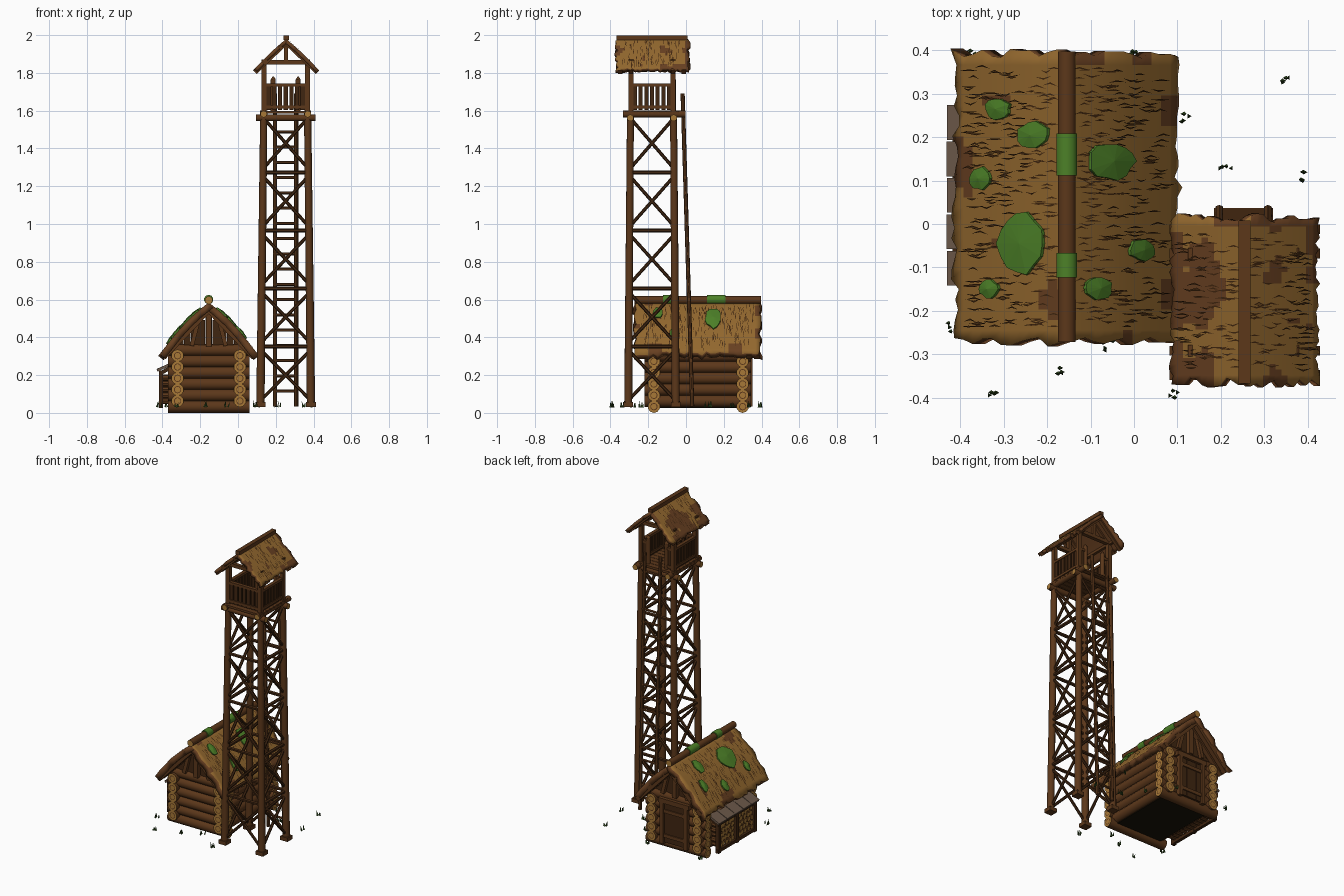
import bpy, bmesh, math, random
from mathutils import Vector, Matrix, noise

if "Cube" in bpy.data.objects:
    bpy.data.objects.remove(bpy.data.objects["Cube"], do_unlink=True)
random.seed(4)


def material(name, r, g, b):
    m = bpy.data.materials.new(name)
    m.use_nodes = True
    col = [(c / 255) ** 2.2 for c in (r, g, b)] + [1]
    m.diffuse_color = col
    m.node_tree.nodes["Principled BSDF"].inputs["Base Color"].default_value = col
    return m


THATCH = material("straw thatch", 146, 104, 50)
DARK_THATCH = material("dark thatch", 104, 66, 38)
WOOD = material("brown wood", 92, 58, 32)
DARK = material("dark wood", 66, 42, 24)
CUT = material("cut log end", 166, 120, 58)
MOSS = material("moss green", 78, 128, 44)
GRASS = material("grass green", 52, 76, 36)
BOARD = material("weathered board", 106, 88, 74)
STRAND = material("straw shadow", 66, 42, 22)
EARTH = material("dark earth", 30, 25, 15)


class Part:
    """Collects shapes into one named mesh object."""

    def __init__(self, name, *mats):
        self.name, self.mats, self.bm = name, mats, bmesh.new()

    def pole(self, a, b, r, r2=None, n=10, cap=0, rings=False):
        a, b = Vector(a), Vector(b)
        d = b - a
        mat = Matrix.Translation((a + b) / 2) @ d.to_track_quat('Z', 'Y').to_matrix().to_4x4()
        res = bmesh.ops.create_cone(self.bm, cap_ends=True, segments=n, radius1=r,
                                    radius2=r if r2 is None else r2, depth=d.length, matrix=mat)
        for f in {f for v in res["verts"] for f in v.link_faces}:
            f.smooth = len(f.verts) == 4
            if len(f.verts) == n:
                f.material_index = cap
                if rings:
                    bmesh.ops.inset_region(self.bm, faces=[f], thickness=r * .4)
                    band = bmesh.ops.inset_region(self.bm, faces=[f], thickness=r * .14)
                    for g in band["faces"]:
                        g.material_index = 0

    def box(self, c, size, idx=0, rot=None):
        mat = Matrix.Translation(c) @ (rot or Matrix()) @ Matrix.Diagonal((*size, 1))
        res = bmesh.ops.create_cube(self.bm, size=1, matrix=mat)
        for f in {f for v in res["verts"] for f in v.link_faces}:
            f.material_index = idx

    def beam(self, a, b, w, h):
        a, b = Vector(a), Vector(b)
        self.box((a + b) / 2, (w, h, (b - a).length),
                 rot=(b - a).to_track_quat('Z', 'Y').to_matrix().to_4x4())

    def face(self, pts, idx=0):
        f = self.bm.faces.new([self.bm.verts.new(p) for p in pts])
        f.material_index = idx
        return f

    def finish(self):
        me = bpy.data.meshes.new(self.name)
        self.bm.to_mesh(me)
        self.bm.free()
        for m in self.mats:
            me.materials.append(m)
        me.set_sharp_from_angle(angle=math.radians(40))
        ob = bpy.data.objects.new(self.name, me)
        bpy.context.collection.objects.link(ob)
        return ob


def on_roof(roof, side, u, y, h=0):
    cx, top, run, drop, bulge = roof
    k = math.hypot(run, drop)
    return Vector((cx + side * (run * u + h * drop / k), y,
                   top - drop * u + bulge * math.sin(math.pi * min(u, 1)) + h * run / k))


def thatch_slope(name, roof, side, y0, y1, thick, patch):
    """Ragged thatch sheet with darker patches and loose strands."""
    p, nu, nv = Part(name, THATCH, DARK_THATCH), 12, 28
    grid = []
    for i in range(nu + 1):
        row = []
        ends = [random.uniform(-.016, .008) * (i > 0) for _ in range(2)]
        for j in range(nv + 1):
            u, y = i / nu, y0 + (y1 - y0) * j / nv
            y += ends[0] * (j == 0) - ends[1] * (j == nv)
            if i == nu:
                u += random.uniform(-.05, .03)
            row.append(p.bm.verts.new(on_roof(roof, side, u, y)))
        grid.append(row)
    for i in range(nu):
        for j in range(nv):
            q = [grid[i][j], grid[i + 1][j], grid[i + 1][j + 1], grid[i][j + 1]]
            f = p.bm.faces.new(q if side > 0 else q[::-1])
            c = f.calc_center_median()
            edge = .25 if i > nu - 3 or j in (0, nv - 1) else 0
            f.material_index = int(noise.noise(c * 9) + edge > patch)
    mod = p.finish().modifiers.new("thickness", 'SOLIDIFY')
    mod.thickness, mod.offset = thick, -1
    mod.material_offset = mod.material_offset_rim = 1
    s = Part(name + "_strands", STRAND)
    for _ in range(int(260 * (y1 - y0) * roof[2] / .17)):
        u, y = random.uniform(.1, .88), random.uniform(y0 + .03, y1 - .03)
        du, w = random.uniform(.012, .022) / roof[2], random.uniform(-.008, .008)
        q = [(-1, 0), (0, w - .002), (1, w * .3), (0, w + .002)]
        s.face([on_roof(roof, side, u + a * du, y + b, .0025) for a, b in q][::side])
    s.finish()


# Hut walls: crossed logs
HX, X0, X1, Y0, Y1 = -.155, -.32, .01, -.17, .30
walls = Part("hut_log_walls", WOOD, CUT)
for i in range(6):
    for y in (Y0, Y1):
        walls.pole((-.37, y, .033 + .06 * i), (.06, y, .033 + .06 * i), .033, cap=1, rings=True)
    if i < 5:
        for x in (X0, X1):
            walls.pole((x, -.22, .063 + .06 * i), (x, .345, .063 + .06 * i), .033, cap=1, rings=True)
walls.finish()
floor = Part("hut_floor", EARTH)
floor.box((HX, .065, .03), (.33, .47, .01))
floor.finish()

# Gables with planks, rafters, king post and struts
gable = Part("hut_gables", DARK, WOOD)
frame = Part("hut_gable_frames", WOOD)
for y, s in ((Y0, -1), (Y1, 1)):
    for k in range(-4, 5):
        h = .19 - abs(k) * .037
        gable.box((HX + k * .038, y, .34 + h / 2), (.036, .03 + .006 * (k % 2), h))
    frame.beam((HX, y + s * .03, .35), (HX, y + s * .03, .55), .03, .03)
    for d in (-1, 1):
        frame.beam((HX + d * .09, y + s * .03, .355), (HX + d * .06, y + s * .03, .47), .022, .022)
        for yy in (y + s * .035, y + s * .075):
            frame.beam((HX, yy, .545), (HX + d * .24, yy, .295), .03, .03)
gable.finish()
frame.finish()

# Plank door on the back
door = Part("hut_door", DARK, WOOD)
for k in range(4):
    door.box((HX - .054 + .036 * k, .338, .17), (.034, .012, .25))
for z in (.09, .25):
    door.box((HX, .346, z), (.14, .01, .022), 1)
for d in (-1, 1):
    door.box((HX + d * .085, .338, .175), (.026, .03, .28), 1)
door.box((HX, .338, .315), (.22, .03, .03), 1)
door.finish()

# Hut roof
HUT = (HX, .585, .26, .275, .022)
for side, label in ((-1, "right"), (1, "left")):
    thatch_slope("hut_thatch_" + label, HUT, side, -.268, .39, .036, .5)
ridge = Part("hut_ridge_log", WOOD, CUT)
ridge.pole((HX, -.272, .597), (HX, .398, .597), .021, cap=1)
ridge.finish()

# Moss clumps: x, y, half width, half length
moss = Part("roof_moss", MOSS)
for x, y, a, b in ((-.31, .265, .03, .025), (-.23, .205, .038, .033), (-.35, .105, .024, .028),
                   (-.255, -.045, .055, .075), (-.33, -.15, .022, .022), (-.055, .145, .055, .045),
                   (.015, -.06, .03, .026), (-.085, -.148, .032, .028)):
    side = 1 if x > HX else -1
    rim = []
    for k in range(14):
        t, r = math.tau * k / 14, random.uniform(.82, 1.05)
        rim.append((abs(x + side * a * r * math.cos(t) - HX) / HUT[2], y + b * r * math.sin(t)))
    low = [on_roof(HUT, side, u, v, -.004) for u, v in rim]
    mid = [on_roof(HUT, side, u, v, .008) for u, v in rim]
    top = on_roof(HUT, side, abs(x - HX) / HUT[2], y, .014)
    for k in range(14):
        n = (k + 1) % 14
        moss.face([low[k], low[n], mid[n], mid[k]][::side])
        moss.face([mid[k], mid[n], top][::side])
for y, h in ((.16, .048), (-.095, .028)):
    moss.pole((HX, y - h, .6), (HX, y + h, .6), .025)
moss.finish()

# Woodshed on the right wall
shed = Part("woodshed_frame", DARK)
for y in (-.12, .065, .25):
    shed.box((-.408, y, .125), (.022, .022, .2))
    shed.beam((-.408, y, .21), (-.35, y, .245), .02, .02)
for z in (.04, .215):
    shed.box((-.408, .065, z), (.02, .4, .02))
shed.finish()
roof = Part("woodshed_roof_boards", BOARD)
for k in range(5):
    roof.box((-.39, -.102 + .084 * k, .243), (.085, .08, .014), rot=Matrix.Rotation(-.45 + .04 * (k % 2), 4, 'Y'))
roof.finish()
stack = Part("stacked_firewood", WOOD, CUT)
for row in range(5):
    for k in range(11):
        y = -.1 + .032 * k + .008 * (row % 2)
        stack.pole((-.35, y, .062 + .031 * row), (-.405 + random.uniform(-.004, .006), y, .062 + .031 * row),
                   .016, n=8, cap=1)
stack.finish()

# Tower legs, rings and cross braces
TX, TY = .2525, -.18
CORNERS = ((-1, -1), (1, -1), (1, 1), (-1, 1))


def leg(c, z):
    t = (z - .035) / 1.56
    return Vector((TX + c[0] * (.134 - .018 * t), TY + c[1] * (.126 - .012 * t), z))


legs = Part("tower_legs", WOOD, CUT)
braces = Part("tower_braces", DARK)
LEVELS = [.045 + .307 * i for i in range(6)]
for i, c in enumerate(CORNERS):
    legs.pole(leg(c, .035), leg(c, 1.6), .022, .019)
    legs.box(leg(c, .045), (.052, .052, .025))
    d = CORNERS[(i + 1) % 4]
    for a, b in zip(LEVELS, LEVELS[1:]):
        braces.pole(leg(c, a + .02), leg(d, b - .02), .009, n=6)
        braces.pole(leg(d, a + .02), leg(c, b - .02), .009, n=6)
        if b < 1.5:
            braces.pole(leg(c, b), leg(d, b), .011, n=6)
legs.finish()
braces.finish()

# Platform
deck = Part("tower_platform", WOOD, CUT)
for s in (-1, 1):
    deck.pole((.095, TY + s * .115, 1.562), (.41, TY + s * .115, 1.562), .018, cap=1)
    deck.pole((TX + s * .117, -.333, 1.582), (TX + s * .117, -.003, 1.582), .018, cap=1)
for k in range(8):
    deck.box((TX, TY - .126 + .036 * k, 1.592), (.27, .033, .014))
deck.finish()

# Railing, corner posts and gate posts
rail = Part("tower_railing", DARK, WOOD)
posts = Part("tower_posts", WOOD)
PX, PY = .115, .112
for c in CORNERS:
    posts.box((TX + c[0] * PX, TY + c[1] * PY, 1.73), (.026, .026, .28))
for s in (-1, 1):
    posts.pole((TX + s * .066, TY + PY, 1.59), (TX + s * .066, TY + PY, 1.765), .014)
    posts.pole((TX + s * .066, TY + PY, 1.765), (TX + s * .066, TY + PY, 1.78), .014, .004)
    for k in range(-3, 4):
        rail.box((TX + s * PX, TY + k * .03, 1.668), (.012, .022, .13))
    for z in (1.62, 1.735):
        rail.box((TX + s * PX, TY, z), (.022, .23, .016), 1)
        rail.box((TX + s * .09, TY + PY, z), (.05, .02, .016), 1)
    rail.box((TX + s * .09, TY + PY, 1.668), (.02, .012, .13))
for k in range(-3, 4):
    rail.box((TX + k * .03, TY - PY, 1.668), (.022, .012, .13))
for z in (1.62, 1.735):
    rail.box((TX, TY - PY, z), (.23, .022, .016), 1)
rail.finish()
posts.finish()

# Tower roof with timber framing
CAP = (.255, 1.98, .17, .162, .006)
for side, label in ((-1, "right"), (1, "left")):
    thatch_slope("tower_thatch_" + label, CAP, side, -.362, .008, .02, .12)
truss = Part("tower_roof_frame", WOOD)
truss.box((.255, TY, 1.985), (.028, .375, .024))
for s in (-1, 1):
    truss.box((.255, TY + s * PY, 1.856), (.25, .024, .022))
    truss.box((TX + s * PX, TY, 1.85), (.022, .32, .022))
    truss.box((.255, TY + s * PY, 1.91), (.022, .02, .1))
    for y in (PY, .168):
        for d in (-1, 1):
            truss.beam((.255, TY + s * y, 1.96), (.255 + d * .165, TY + s * y, 1.803), .022, .024)
truss.finish()

# Ladder on the back
ladder = Part("ladder", WOOD)
LOW, HIGH = Vector((0, .033, .035)), Vector((0, -.018, 1.69))
for s in (-1, 1):
    off = Vector((TX + s * .056, 0, 0))
    ladder.pole(LOW + off, HIGH + off, .011, n=8)
for k in range(1, 20):
    p = LOW.lerp(HIGH, k / 20.5) + Vector((TX, 0, 0))
    ladder.pole(p - Vector((.068, 0, 0)), p + Vector((.068, 0, 0)), .008, n=6)
ladder.finish()

# Grass tufts around the yard
grass = Part("grass_tufts", GRASS)
for x, y in ((-.38, .395), (0, .4), (.12, .245), (.35, .33), (.21, .135), (.4, .11),
             (-.415, -.24), (-.33, -.385), (-.17, -.34), (-.06, -.28), (.09, -.39)):
    for k in range(4):
        bx, by = x + random.uniform(-.015, .015), y + random.uniform(-.012, .012)
        tip = (bx + random.uniform(-.01, .01), by, random.uniform(.05, .066))
        grass.pole((bx, by, .03), tip, .006, 0, n=3)
grass.finish()
